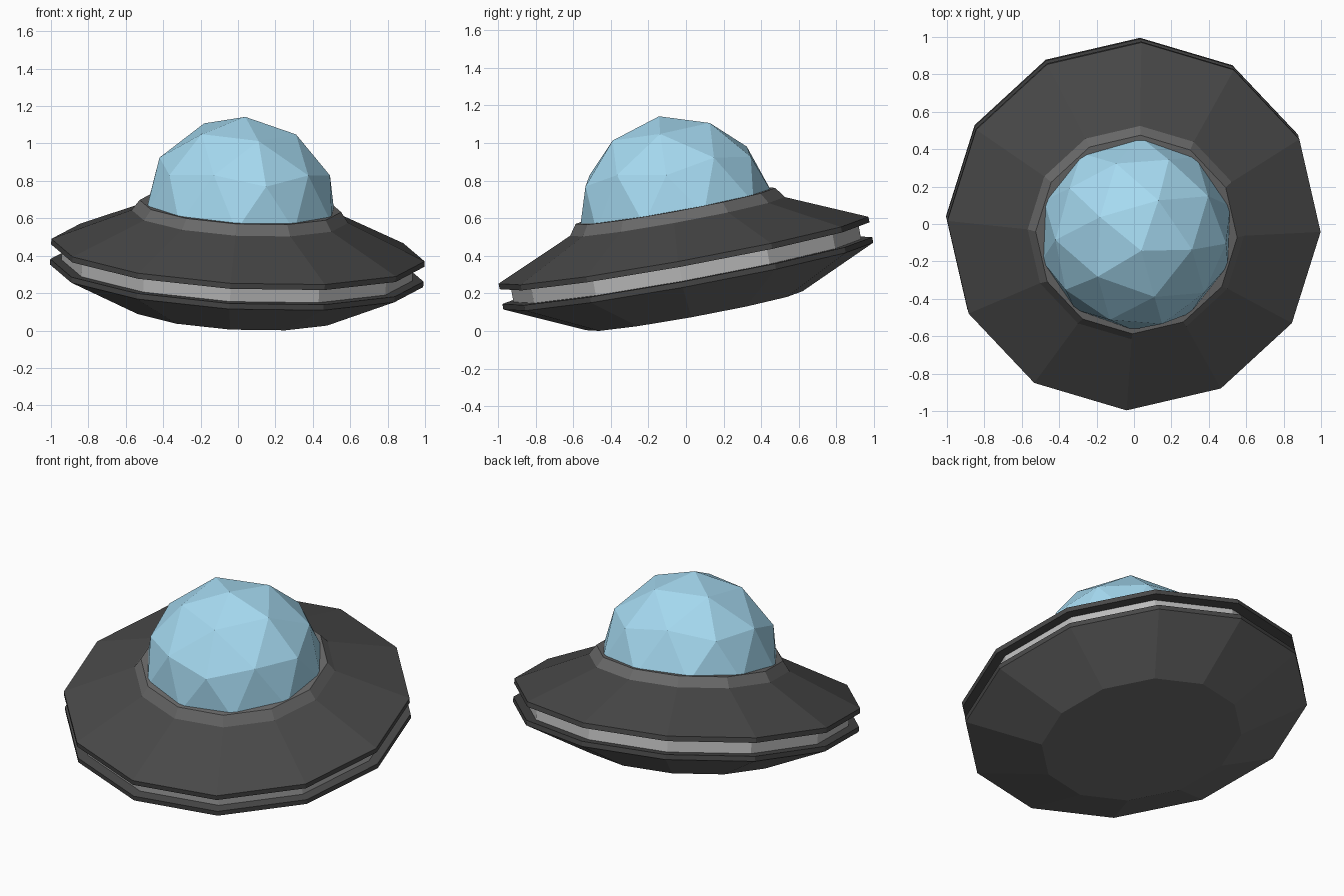
import bpy, bmesh, math
from mathutils import Matrix, Vector

if "Cube" in bpy.data.objects:
    bpy.data.objects.remove(bpy.data.objects["Cube"])

SIDES = 12
# Tilted frame shared by all parts: origin at the upper rim centre
axis = Vector((0.055, -0.183, 1)).normalized()
tilt = Vector((0, 0, 1)).rotation_difference(axis).to_matrix().to_4x4()
FRAME = Matrix.Translation((0, -0.013, 0.43)) @ tilt @ Matrix.Rotation(math.radians(-2), 4, 'Z')


def material(name, rgb):
    m = bpy.data.materials.new(name)
    m.diffuse_color = (*rgb, 1)
    m.use_nodes = True
    m.node_tree.nodes["Principled BSDF"].inputs["Base Color"].default_value = m.diffuse_color
    return m


def finish(name, bm, mat):
    bmesh.ops.recalc_face_normals(bm, faces=bm.faces)
    bm.transform(FRAME)
    me = bpy.data.meshes.new(name)
    bm.to_mesh(me)
    bm.free()
    me.materials.append(mat)
    ob = bpy.data.objects.new(name, me)
    bpy.context.collection.objects.link(ob)
    return ob


def lathe(name, profile, mat):
    """Closed twelve-sided solid from (radius, height) points, bottom to top."""
    bm = bmesh.new()
    rings = []
    for r, h in profile:
        rings.append([bm.verts.new((r * math.cos(i * math.tau / SIDES),
                                    r * math.sin(i * math.tau / SIDES), h))
                      for i in range(SIDES)])
    for a, b in zip(rings, rings[1:]):
        for i in range(SIDES):
            j = (i + 1) % SIDES
            bm.faces.new((a[i], a[j], b[j], b[i]))
    bm.faces.new(rings[0][::-1])
    bm.faces.new(rings[-1])
    return finish(name, bm, mat)


dark = material("dark_grey", (0.065, 0.065, 0.065))
mid = material("mid_grey", (0.14, 0.14, 0.14))
light = material("light_grey", (0.5, 0.5, 0.5))
glass = material("blue_glass", (0.38, 0.7, 0.88))

# Underside hull, lower rim, light groove band, upper skirt and dome collar
lathe("lower_hull", [(0.585, -0.327), (1.0, -0.14)], mid)
lathe("lower_rim", [(1.0, -0.14), (1.0, -0.11)], dark)
lathe("light_band", [(0.94, -0.11), (0.94, -0.03)], light)
lathe("upper_skirt", [(1.0, -0.03), (1.0, 0.0), (0.58, 0.183)], dark)
lathe("dome_collar", [(0.58, 0.183), (0.54, 0.24)], mid)

# Faceted half-sphere dome
bm = bmesh.new()
bmesh.ops.create_icosphere(bm, subdivisions=2, radius=0.525)
bmesh.ops.delete(bm, geom=[v for v in bm.verts if v.co.z < -0.01], context='VERTS')
bmesh.ops.translate(bm, verts=bm.verts, vec=(0, 0, 0.2))
finish("dome", bm, glass)
